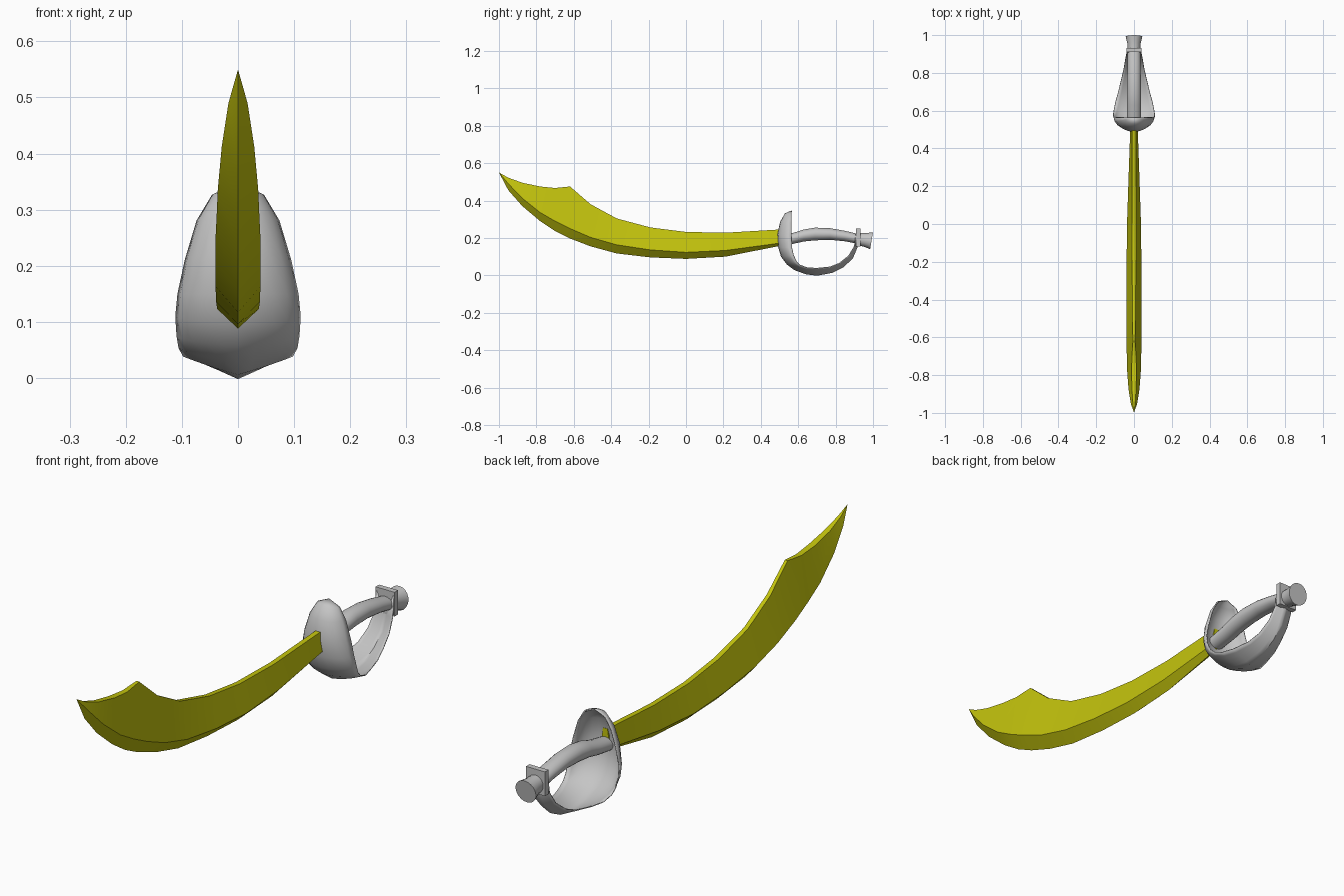
import bpy
import bmesh
from math import sin, cos, pi, radians

if "Cube" in bpy.data.objects:
    bpy.data.objects.remove(bpy.data.objects["Cube"])


def material(name, rgb):
    m = bpy.data.materials.new(name)
    m.use_nodes = True
    m.diffuse_color = (*rgb, 1)
    bsdf = m.node_tree.nodes["Principled BSDF"]
    bsdf.inputs["Base Color"].default_value = (*rgb, 1)
    bsdf.inputs["Roughness"].default_value = 0.6
    return m


gold = material("yellow blade", (0.55, 0.55, 0.004))
steel = material("grey steel", (0.56, 0.56, 0.56))


def loft(name, rings, mat, closed=True, angle=35):
    """Skin a list of equal-length point rings."""
    bm = bmesh.new()
    rows = [[bm.verts.new(p) for p in ring] for ring in rings]
    n = len(rows[0])
    for a, b in zip(rows, rows[1:]):
        for i in range(n if closed else n - 1):
            j = (i + 1) % n
            bm.faces.new((a[i], a[j], b[j], b[i]))
    if closed:
        bm.faces.new(rows[0])
        bm.faces.new(rows[-1])
    bmesh.ops.remove_doubles(bm, verts=bm.verts, dist=0.0005)
    bmesh.ops.recalc_face_normals(bm, faces=bm.faces)
    mesh = bpy.data.meshes.new(name)
    bm.to_mesh(mesh)
    bm.free()
    mesh.materials.append(mat)
    mesh.shade_smooth()
    mesh.set_sharp_from_angle(angle=radians(angle))
    ob = bpy.data.objects.new(name, mesh)
    bpy.context.scene.collection.objects.link(ob)
    return ob


def oval(y, z, rx, rz, lean=0.0, n=20):
    """Upright ring across the y axis; lean tips its top backwards."""
    ring = []
    for i in range(n):
        a = 2 * pi * i / n
        ring.append((rx * cos(a), y + lean * rz * sin(a), z + rz * sin(a)))
    return ring


# Blade: y, edge z, bevel z, spine z, bevel half width, spine half width
blade = [
    (-1.0, .55, .55, .55, 0, 0),
    (-.95, .455, .49, .522, .017, .006),
    (-.875, .37, .412, .495, .029, .011),
    (-.78, .29, .336, .475, .036, .013),
    (-.7, .237, .29, .467, .038, .011),
    (-.62, .197, .25, .475, .04, .006),
    (-.51, .155, .203, .38, .04, .008),
    (-.37, .117, .163, .304, .04, .009),
    (-.19, .096, .136, .256, .039, .01),
    (0, .088, .123, .232, .037, .01),
    (.21, .1, .133, .228, .03, .01),
    (.5, .157, .172, .245, .02, .01),
]
loft("blade", [[(0, y, e), (w, y, b), (s, y, t), (-s, y, t), (-w, y, b)]
               for y, e, b, t, w, s in blade], gold, angle=25)

# Hand guard: outer y, z, rim y, z, half width, roundness of the section
guard = [
    (.565, .345, .565, .345, 0, 1),
    (.53, .33, .565, .325, .045, 1),
    (.505, .285, .565, .28, .072, 1),
    (.49, .22, .565, .21, .093, 1),
    (.495, .15, .566, .15, .106, 1),
    (.51, .1, .575, .11, .11, .9),
    (.54, .06, .59, .075, .108, .7),
    (.58, .03, .61, .055, .105, .4),
    (.64, .008, .65, .04, .097, .1),
    (.7, 0, .7, .038, .083, 0),
    (.78, .015, .77, .045, .066, 0),
    (.84, .045, .82, .065, .054, 0),
    (.89, .09, .87, .105, .046, 0),
    (.915, .15, .9, .155, .04, 0),
    (.922, .24, .912, .24, .038, 0),
]


def guard_section(y, z, ry, rz, w, k, half=5):
    pts = []
    for i in range(-half, half + 1):
        t = i / half
        a = t * pi / 2
        x = w * (k * sin(a) + (1 - k) * t)
        f = k * (1 - cos(a)) + (1 - k) * abs(t)
        pts.append((x, y + (ry - y) * f, z + (rz - z) * f))
    return pts


shell = loft("hand_guard", [guard_section(*g) for g in guard], steel,
             closed=False, angle=50)
solid = shell.modifiers.new("thickness", "SOLIDIFY")
solid.thickness = 0.004
solid.offset = 0

# Curved grip
grip = [(.5, .185, .034, .027), (.57, .197, .036, .029),
        (.63, .213, .037, .032), (.69, .221, .037, .034),
        (.77, .221, .036, .031), (.85, .21, .035, .028),
        (.925, .194, .034, .026)]
loft("grip", [oval(*g) for g in grip], steel)

# Flared pommel, tipped slightly
loft("pommel", [oval(.922, .194, .033, .033, .17),
                oval(.955, .19, .035, .036, .17),
                oval(.992, .185, .044, .045, .17)], steel)


# Collar plate joining guard and grip
def plate(y):
    return [(-.041, y, .155), (.041, y, .155), (.041, y, .25), (-.041, y, .25)]


loft("collar", [plate(.91), plate(.932)], steel)
